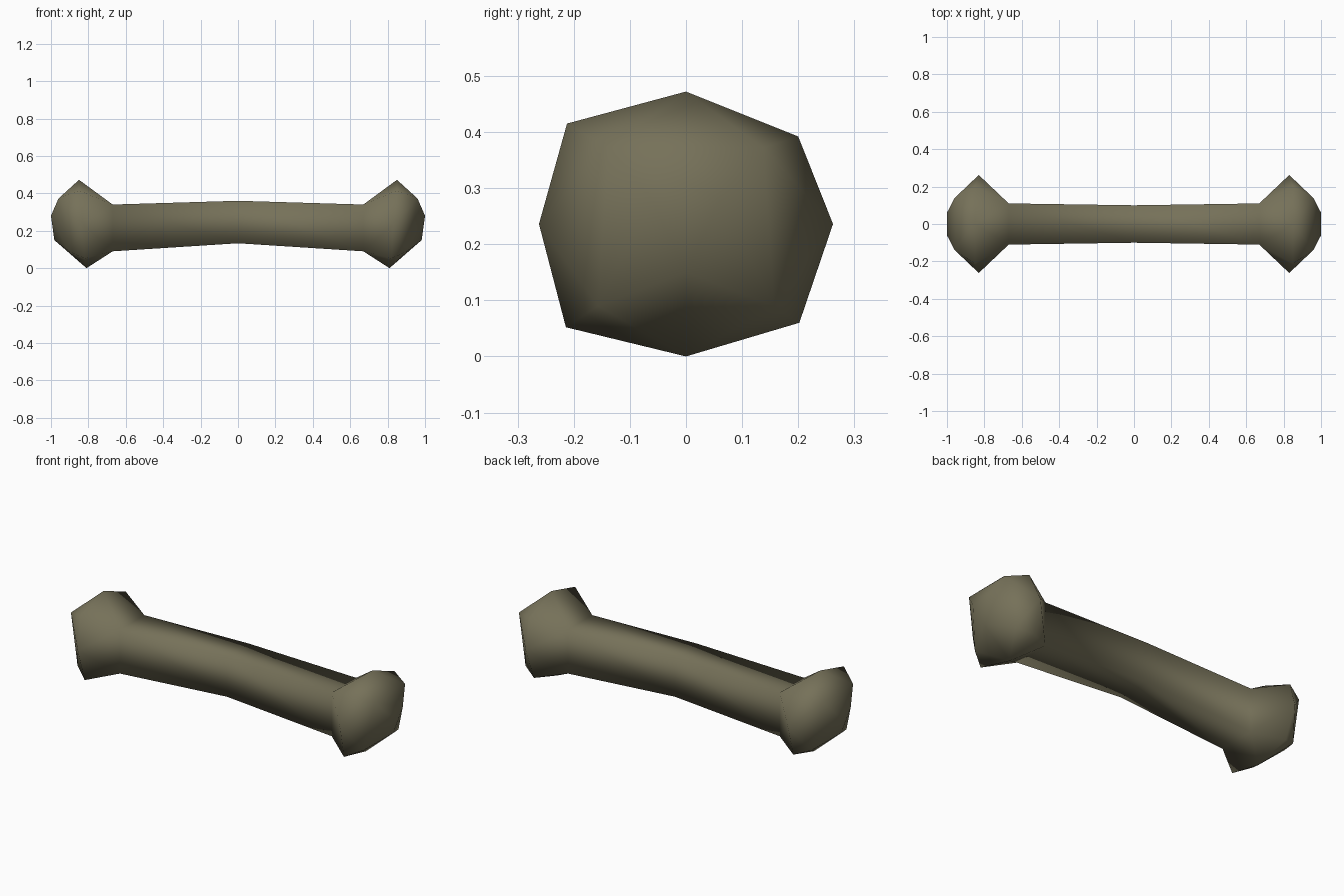
import bpy, bmesh

if "Cube" in bpy.data.objects:
    bpy.data.objects.remove(bpy.data.objects["Cube"])

mat = bpy.data.materials.new("olive bone")
mat.diffuse_color = (0.18, 0.165, 0.10, 1)
mat.use_nodes = True
mat.node_tree.nodes["Principled BSDF"].inputs["Base Color"].default_value = mat.diffuse_color


def section(x, y, low, high):
    # four-sided shaft ring
    return [(x, -y, low), (x, y, low), (x, y, high), (x, -y, high)]


bm = bmesh.new()

# shaft: slightly arched square tube
rings = [[bm.verts.new(p) for p in section(*s)]
         for s in ((-0.67, 0.11, 0.09, 0.34), (0, 0.10, 0.133, 0.36), (0.67, 0.11, 0.09, 0.34))]
for a, b in zip(rings, rings[1:]):
    for i in range(4):
        j = (i + 1) % 4
        bm.faces.new((a[i], a[j], b[j], b[i]))

# knuckle: wide rim and faceted cap, hulled onto the shaft end
rim = [(0.85, 0, 0.472), (0.85, 0.2, 0.392), (0.83, 0.262, 0.236), (0.82, 0.202, 0.06),
       (0.81, 0, 0), (0.82, -0.214, 0.052), (0.83, -0.262, 0.236), (0.85, -0.212, 0.415)]
cap = [(x, s * y, z) for s in (-1, 1)
       for x, y, z in ((0.96, 0.138, 0.372), (1.0, 0.06, 0.28), (0.905, 0.157, 0.09))]
cap.append((0.982, 0, 0.15))
for side in (-1, 1):
    head = bmesh.new()
    for x, y, z in section(0.67, 0.11, 0.09, 0.34) + rim + cap:
        head.verts.new((x * side, y, z))
    bmesh.ops.convex_hull(head, input=head.verts[:])
    # open the hull where it meets the shaft
    inner = [f for f in head.faces if all(abs(v.co.x) < 0.68 for v in f.verts)]
    bmesh.ops.delete(head, geom=inner, context='FACES')
    tmp = bpy.data.meshes.new("knuckle")
    head.to_mesh(tmp)
    head.free()
    bm.from_mesh(tmp)
    bpy.data.meshes.remove(tmp)

bmesh.ops.remove_doubles(bm, verts=bm.verts[:], dist=0.001)
bmesh.ops.recalc_face_normals(bm, faces=bm.faces[:])
for f in bm.faces:
    f.smooth = True

mesh = bpy.data.meshes.new("bone")
bm.to_mesh(mesh)
bm.free()
mesh.materials.append(mat)
bpy.context.collection.objects.link(bpy.data.objects.new("bone", mesh))
